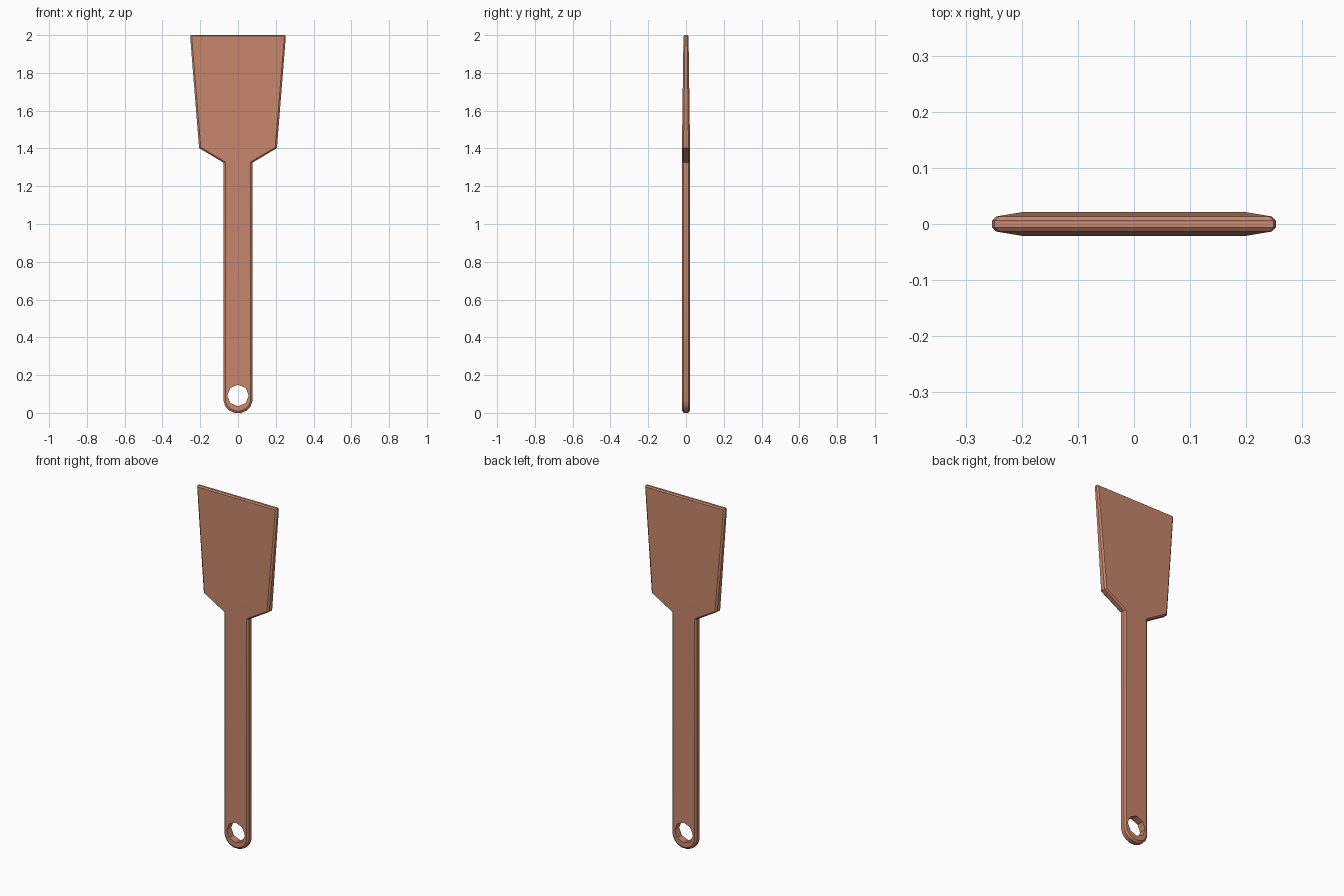
import bpy, bmesh, math

if "Cube" in bpy.data.objects:
    bpy.data.objects.remove(bpy.data.objects["Cube"])

mat = bpy.data.materials.new("terracotta")
mat.diffuse_color = (0.58, 0.24, 0.15, 1)
mat.use_nodes = True
mat.node_tree.nodes["Principled BSDF"].inputs["Base Color"].default_value = mat.diffuse_color

# cross-sections up the tool: z, half width, half thickness, edge half thickness,
# bevel width, lift of the inner edge (rounds over the two ends)
rows = [
    (0.000, 0.018, 0.020, 0.012, 0.004, 0.011),
    (0.012, 0.046, 0.020, 0.012, 0.006, 0.009),
    (0.034, 0.067, 0.020, 0.012, 0.009, 0.005),
    (0.065, 0.077, 0.020, 0.012, 0.010, 0.0),
    (1.325, 0.077, 0.020, 0.012, 0.010, 0.003),
    (1.402, 0.206, 0.0215, 0.013, 0.009, 0.003),
    (1.990, 0.253, 0.0135, 0.006, 0.008, 0.0),
    (2.000, 0.249, 0.0135, 0.006, 0.008, -0.006),
]

# spatula body lofted through the cross-sections
bm = bmesh.new()
rings = []
for z, w, h, e, b, lift in rows:
    i = w - b
    pts = [(w, -e, 0), (w, e, 0), (i, h, lift), (-i, h, lift),
           (-w, e, 0), (-w, -e, 0), (-i, -h, lift), (i, -h, lift)]
    rings.append([bm.verts.new((x, y, z + dz)) for x, y, dz in pts])
for lo, hi in zip(rings, rings[1:]):
    for k in range(8):
        n = (k + 1) % 8
        bm.faces.new((lo[k], lo[n], hi[n], hi[k]))
for r in (rings[0], rings[-1]):
    for q in ((0, 1, 4, 5), (1, 2, 3, 4), (5, 6, 7, 0)):
        bm.faces.new([r[k] for k in q])
bmesh.ops.recalc_face_normals(bm, faces=bm.faces)
me = bpy.data.meshes.new("spatula")
bm.to_mesh(me)
bm.free()
body = bpy.data.objects.new("spatula", me)
bpy.context.collection.objects.link(body)
me.materials.append(mat)

# hanging hole
bpy.ops.mesh.primitive_cylinder_add(vertices=8, radius=0.057, depth=0.2,
                                    location=(0, 0, 0.092),
                                    rotation=(math.pi / 2, 0, 0))
cutter = bpy.context.object
cutter.name = "hole_cutter"
cutter.data.materials.append(mat)
mod = body.modifiers.new("hanging_hole", 'BOOLEAN')
mod.operation = 'DIFFERENCE'
mod.solver = 'EXACT'
mod.object = cutter
bpy.ops.object.select_all(action='DESELECT')
body.select_set(True)
bpy.context.view_layer.objects.active = body
bpy.ops.object.modifier_apply(modifier=mod.name)
bpy.data.objects.remove(cutter)
bpy.ops.object.shade_smooth_by_angle(angle=math.radians(30))
